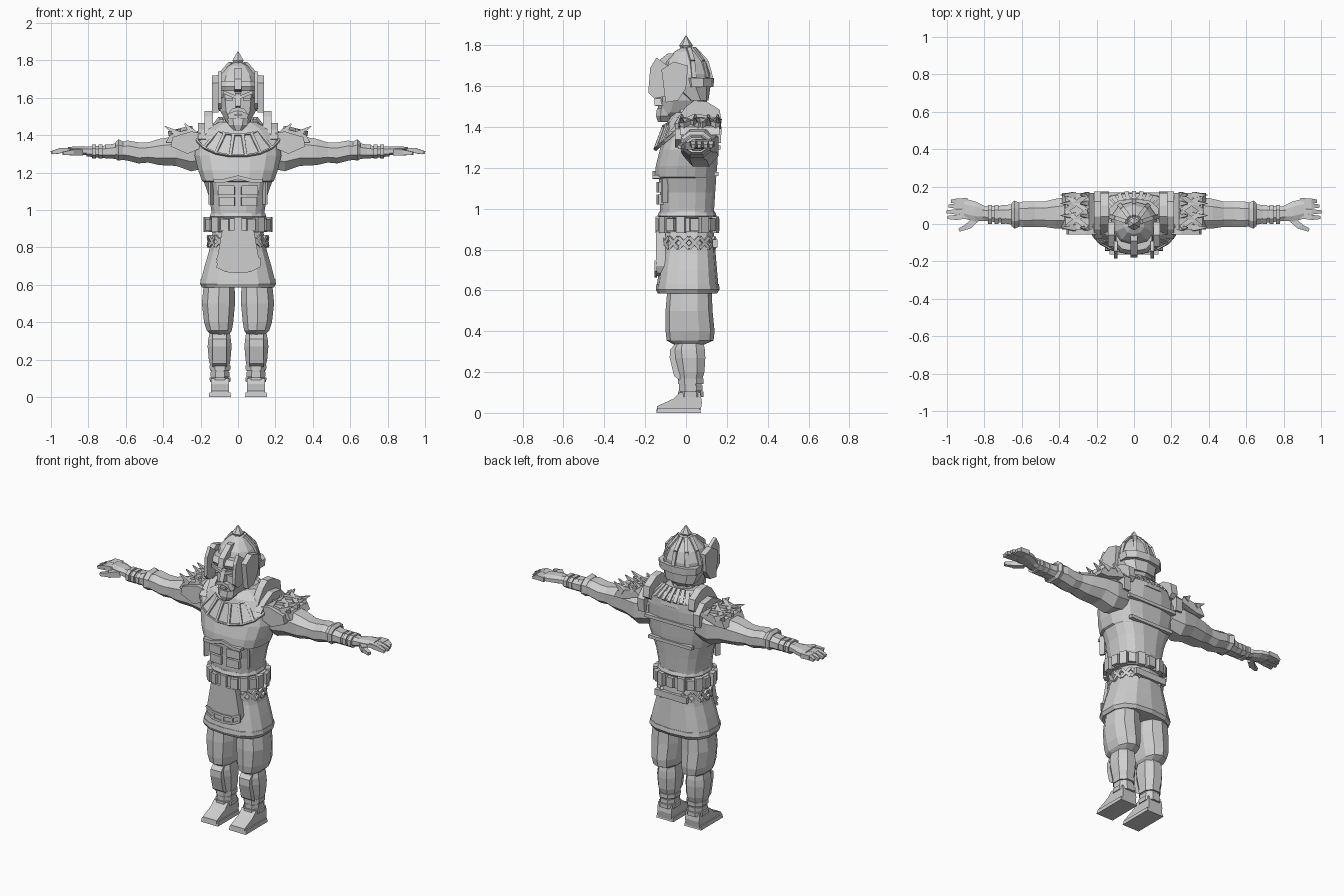
import bpy, bmesh, math
from mathutils import Vector, Matrix

grey = bpy.data.materials.new("light_grey")
grey.diffuse_color = (0.62, 0.62, 0.62, 1)


def finish(name, bm, mirror=False):
    bmesh.ops.recalc_face_normals(bm, faces=bm.faces[:])
    me = bpy.data.meshes.new(name)
    bm.to_mesh(me)
    bm.free()
    me.materials.append(grey)
    ob = bpy.data.objects.new(name, me)
    bpy.context.collection.objects.link(ob)
    if mirror:
        ob.modifiers.new("mirror", 'MIRROR').use_mirror_merge = False
    return ob


def spow(v, p):
    return math.copysign(abs(v) ** p, v)


def loft(name, rings, n=10, axis='z', mirror=False, p=0.85):
    """Rings: (pos, min_u, max_u, min_v, max_v); u,v = x,y for axis z and y,z for axis x."""
    bm = bmesh.new()
    loops = []
    for pos, u0, u1, v0, v1 in rings:
        loop = []
        for i in range(n):
            a = 2 * math.pi * (i + 0.5) / n
            u = (u0 + u1) / 2 + (u1 - u0) / 2 * spow(math.cos(a), p)
            v = (v0 + v1) / 2 + (v1 - v0) / 2 * spow(math.sin(a), p)
            loop.append(bm.verts.new((u, v, pos) if axis == 'z' else (pos, u, v)))
        loops.append(loop)
    for a, b in zip(loops, loops[1:]):
        for i in range(n):
            j = (i + 1) % n
            bm.faces.new((a[i], a[j], b[j], b[i]))
    bm.faces.new(loops[0])
    bm.faces.new(loops[-1])
    return finish(name, bm, mirror)


def add_box(bm, loc, size, rot=None, taper=1.0):
    m = Matrix.Translation(loc) @ (rot or Matrix()) @ Matrix.Diagonal((*size, 1))
    vs = bmesh.ops.create_cube(bm, size=1)['verts']
    for v in vs:
        if v.co.z > 0:
            v.co.x *= taper
            v.co.y *= taper
        v.co = m @ v.co


def box(name, loc, size, rx=0, rz=0, taper=1.0, mirror=False):
    bm = bmesh.new()
    rot = Matrix.Rotation(rz, 4, 'Z') @ Matrix.Rotation(rx, 4, 'X')
    add_box(bm, loc, size, rot, taper)
    return finish(name, bm, mirror)


def add_bar(bm, a, b, r, taper=1.0):
    a, b = Vector(a), Vector(b)
    d = b - a
    add_box(bm, (a + b) / 2, (r, r, d.length), d.to_track_quat('Z', 'Y').to_matrix().to_4x4(), taper)


def extrude(name, pts, axis, lo, hi, mirror=False):
    """Outline in the (y,z) plane for axis x, or (x,z) for axis y."""
    bm = bmesh.new()
    def at(d):
        return [bm.verts.new((d, u, v) if axis == 'x' else (u, d, v)) for u, v in pts]
    a, b = at(lo), at(hi)
    bm.faces.new(a)
    bm.faces.new(b)
    for i in range(len(pts)):
        j = (i + 1) % len(pts)
        bm.faces.new((a[i], a[j], b[j], b[i]))
    return finish(name, bm, mirror)


def strip(name, inner, outer, thick, rim, depth):
    """Row of plates between two edges, each with a sunken panel."""
    bm = bmesh.new()
    a = [bm.verts.new(c) for c in inner]
    b = [bm.verts.new(c) for c in outer]
    for i in range(len(a) - 1):
        bm.faces.new((a[i], a[i + 1], b[i + 1], b[i]))
    bmesh.ops.recalc_face_normals(bm, faces=bm.faces[:])
    if sum(f.normal.z for f in bm.faces) < 0:
        bmesh.ops.reverse_faces(bm, faces=bm.faces[:])
    fs = bm.faces[:]
    r = bmesh.ops.extrude_face_region(bm, geom=fs)
    top = [f for f in r['geom'] if isinstance(f, bmesh.types.BMFace)]
    vs = [v for v in r['geom'] if isinstance(v, bmesh.types.BMVert)]
    bm.normal_update()
    bmesh.ops.translate(bm, verts=vs, vec=sum((f.normal for f in top), Vector()).normalized() * thick)
    bmesh.ops.inset_individual(bm, faces=top, thickness=rim)
    bmesh.ops.inset_individual(bm, faces=top, thickness=0.003, depth=depth)
    return finish(name, bm)


# Torso armour
loft("torso", [(0.88, -.14, .14, -.12, .13), (1.0, -.145, .145, -.13, .14), (1.08, -.16, .16, -.13, .145),
               (1.15, -.185, .185, -.135, .15), (1.155, -.195, .195, -.155, .15), (1.21, -.215, .215, -.15, .155),
               (1.29, -.235, .235, -.13, .16), (1.38, -.225, .225, -.105, .165), (1.43, -.19, .19, -.09, .165),
               (1.47, -.1, .1, -.06, .14)], 16, p=0.75)
# Breast ledge, abdominal plates and back ridges
extrude("breast_ledge", [(0, 1.185), (.08, 1.165), (.13, 1.165), (.13, 1.148), (.08, 1.145), (0, 1.165)],
        'y', -.163, -.10, True)
for i, (z, w) in enumerate([(1.105, .058), (1.045, .052)]):
    box("belly_plate_%d" % i, (.052 + w / 2 - .02, -.125, z), (w + .03, .03, .05), rz=.1, mirror=True)
box("rib_edge", (.145, -.105, 1.09), (.014, .03, .12), rz=.5, mirror=True)
box("upper_back_ridge", (0, .155, 1.30), (.34, .026, .02))
box("lower_back_ridge", (0, .148, 1.17), (.30, .024, .02))

# Collar: panelled bib in front, ribbed fan behind, arched yoke at the sides
ang = [math.radians(-95 + 190 * i / 9) for i in range(10)]
strip("collar_bib", [(.135 * math.sin(a), -.105 * math.cos(a), 1.455 - .055 * math.cos(a)) for a in ang],
      [(.232 * math.sin(a), -.015 - .135 * math.cos(a), 1.395 - .115 * math.cos(a)) for a in ang],
      .015, .011, -.008)
bm = bmesh.new()
for i in range(9):
    a = math.radians(-56 + 14 * i)
    add_bar(bm, (.11 * math.sin(a), .05 + .055 * math.cos(a), 1.49),
            (.165 * math.sin(a), .07 + .10 * math.cos(a), 1.43), .022)
finish("collar_fan", bm)
loft("collar_back_base", [(1.40, -.15, .15, -.02, .172), (1.44, -.14, .14, -.03, .165),
                          (1.485, -.10, .10, -.03, .115)], 12)
extrude("collar_yoke", [(-.06, 1.41), (-.03, 1.46), (.0, 1.50), (.04, 1.53), (.10, 1.525), (.165, 1.485),
                        (.175, 1.42), (.15, 1.40)], 'x', .135, .178, True)
extrude("yoke_step", [(-.08, 1.38), (-.03, 1.43), (.04, 1.465), (.12, 1.455), (.175, 1.40), (.17, 1.32)],
        'x', .17, .215, True)

# Neck, head and face
loft("neck", [(1.40, -.075, .075, -.07, .09), (1.52, -.075, .075, -.07, .08)], 8)
loft("head", [(1.445, -.035, .035, -.135, -.06), (1.47, -.065, .065, -.14, .06), (1.53, -.1, .1, -.135, .105),
              (1.60, -.11, .11, -.13, .11), (1.66, -.11, .11, -.125, .11)], 10)
loft("beard", [(1.425, -.025, .025, -.14, -.08), (1.455, -.055, .055, -.15, -.06), (1.49, -.06, .06, -.145, -.06)], 8)
extrude("nose", [(-.12, 1.625), (-.145, 1.62), (-.168, 1.555), (-.12, 1.545)], 'x', -.014, .014)
extrude("moustache", [(0, 1.55), (.035, 1.54), (.06, 1.505), (.035, 1.52), (0, 1.53)], 'y', -.155, -.11, True)
box("lower_lip", (0, -.14, 1.508), (.04, .02, .012))
extrude("brow", [(.008, 1.61), (.08, 1.64), (.08, 1.622), (.008, 1.592)], 'y', -.15, -.10, True)
box("eye", (.046, -.126, 1.592), (.04, .012, .014), mirror=True)

# Helmet
loft("helmet_dome", [(1.53, -.105, .105, -.01, .11), (1.6, -.125, .125, -.115, .12), (1.66, -.125, .125, -.12, .12),
                     (1.72, -.098, .098, -.10, .1), (1.77, -.055, .055, -.055, .06), (1.79, -.02, .02, -.02, .02)], 10)
loft("helmet_spike", [(1.775, -.02, .02, -.02, .02), (1.80, -.034, .034, -.034, .034), (1.815, -.024, .024, -.024, .024),
                      (1.848, -.002, .002, -.002, .002)], 6, p=1)
loft("helmet_band", [(1.595, -.133, .133, -.02, .135), (1.64, -.137, .137, -.03, .137)], 10)
loft("forehead_band", [(1.635, -.10, .10, -.155, .0), (1.66, -.105, .105, -.168, .0), (1.69, -.10, .10, -.145, .0)], 10)
extrude("forehead_crest", [(-.12, 1.63), (-.178, 1.645), (-.165, 1.70), (-.09, 1.76), (-.06, 1.76)], 'x', -.018, .018)
extrude("visor_wing", [(-.10, 1.55), (-.155, 1.54), (-.185, 1.57), (-.175, 1.69), (-.145, 1.74), (-.09, 1.70)],
        'x', .088, .108, True)
extrude("ear_guard", [(-.10, 1.52), (-.04, 1.53), (.0, 1.59), (.01, 1.70), (-.06, 1.72), (-.12, 1.68)],
        'x', .105, .14, True)
bm = bmesh.new()
for i in range(5):
    a = math.radians(36 * i + 18)
    c, s = math.cos(a), math.sin(a)
    add_bar(bm, (.126 * c, .122 * s, 1.64), (.10 * c, .10 * s, 1.72), .022)
    add_bar(bm, (.10 * c, .10 * s, 1.72), (.04 * c, .04 * s, 1.785), .022)
finish("helmet_ribs", bm)

# Belt with studded blocks
loft("belt", [(.885, -.165, .165, -.135, .145), (.955, -.165, .165, -.135, .145)], 16)
bm = bmesh.new()
for i in range(18):
    a = 2 * math.pi * (i + .5) / 18
    add_box(bm, (.168 * spow(math.cos(a), .85), .007 + .142 * spow(math.sin(a), .85), .922),
            (.03, .043, .08 if i % 2 else .062), Matrix.Rotation(math.atan2(math.sin(a) * 1.15, math.cos(a)), 4, 'Z'))
finish("belt_studs", bm)
loft("waist_roll", [(.95, -.14, .14, -.125, .14), (.965, -.155, .155, -.14, .15), (.985, -.147, .147, -.132, .142)], 14)

# Skirt, hem, apron and sashes
loft("skirt", [(.60, -.19, .19, -.13, .145), (.63, -.20, .20, -.142, .158), (.70, -.182, .182, -.132, .152),
               (.78, -.158, .158, -.12, .145), (.90, -.135, .135, -.11, .135)], 14, p=0.75)
loft("skirt_hem", [(.585, -.195, .195, -.138, .152), (.605, -.207, .207, -.148, .165), (.63, -.203, .203, -.145, .161)],
     14, p=0.75)
extrude("apron", [(-.085, .89), (.085, .89), (.115, .72), (.10, .685), (.04, .67), (-.04, .67), (-.10, .685),
                  (-.115, .72)], 'y', -.148, -.10)
bm = bmesh.new()
path = [(-.115, .73), (-.065, .705), (0, .70), (.065, .705), (.115, .73)]
for (x0, z0), (x1, z1) in zip(path, path[1:]):
    for dz in (.01, -.03):
        add_bar(bm, (x0, -.148, z0 + dz), (x1, -.148, z1 + dz), .014)
    add_bar(bm, (x1, -.148, z1 + .012), (x1, -.148, z1 - .032), .012)
finish("apron_trim", bm)
bm = bmesh.new()
hip = [(.158 * math.cos(a), .012 + .142 * math.sin(a)) for a in [math.radians(-62 + 21 * i) for i in range(7)]]
for (x0, y0), (x1, y1) in zip(hip, hip[1:]):
    add_bar(bm, (x0, y0, .86), (x1, y1, .805), .017)
    add_bar(bm, (x0, y0, .805), (x1, y1, .86), .017)
finish("hip_braid", bm, True)
box("back_sash", (0, .142, .83), (.22, .024, .04))

# Legs
loft("trouser", [(.335, .045, .15, -.06, .09), (.355, .03, .17, -.095, .135), (.40, .022, .185, -.10, .14),
                 (.50, .012, .197, -.10, .13), (.62, .015, .185, -.09, .125)], 10, mirror=True)
loft("shin", [(.08, .052, .142, -.03, .075), (.15, .045, .148, -.04, .08), (.20, .036, .16, -.05, .095),
              (.27, .03, .167, -.065, .10), (.31, .034, .163, -.07, .098), (.345, .04, .155, -.06, .09)], 8, mirror=True)
extrude("shin_guard", [(-.03, .16), (-.058, .18), (-.08, .27), (-.078, .31), (-.05, .34), (-.02, .30)],
        'x', .062, .135, True)
for i, (z, g) in enumerate([(.155, .008), (.12, .003), (.092, .008)]):
    loft("ankle_wrap_%d" % i, [(z - .013, .046 - g, .146 + g, -.036 - g, .082 + g),
                               (z + .013, .044 - g, .148 + g, -.036 - g, .082 + g)], 8, mirror=True)
extrude("foot", [(-.145, 0), (.07, 0), (.078, .05), (.07, .10), (-.03, .10), (-.06, .07), (-.142, .033)],
        'x', .048, .145, True)
box("sole", (.097, -.036, .012), (.118, .218, .024), taper=.95, mirror=True)

# Arms
loft("arm", [(.16, .0, .15, 1.22, 1.41), (.25, -.02, .165, 1.20, 1.41), (.33, -.03, .155, 1.23, 1.40),
             (.42, -.03, .14, 1.235, 1.385), (.48, -.02, .125, 1.25, 1.365), (.53, -.02, .125, 1.245, 1.365),
             (.59, -.022, .125, 1.26, 1.375), (.65, -.008, .11, 1.27, 1.36), (.72, .005, .10, 1.275, 1.345),
             (.81, .015, .095, 1.285, 1.34)], 8, 'x', True)
loft("cuff", [(.615, -.02, .12, 1.265, 1.37), (.64, -.03, .13, 1.26, 1.382), (.655, -.015, .115, 1.27, 1.365)],
     8, 'x', True)
for i, x in enumerate((.70, .735, .77)):
    loft("wrist_band_%d" % i, [(x - .011, -.004, .106, 1.272, 1.352), (x + .011, -.004, .106, 1.272, 1.352)], 8, 'x', True)
# Hand: palm, paired fingers and thumb
loft("palm", [(.79, .015, .095, 1.29, 1.338), (.85, .01, .125, 1.293, 1.342), (.91, .025, .14, 1.298, 1.338)],
     8, 'x', True)
bm = bmesh.new()
for y0, y1, tip in [(.045, .035, .995), (.07, .065, 1.0), (.098, .096, .99), (.125, .122, .975)]:
    add_bar(bm, (.89, y0, 1.318), (.95, y1, 1.318), .028)
    add_bar(bm, (.945, y1, 1.318), (tip, y1, 1.306), .028, .6)
add_bar(bm, (.84, .03, 1.308), (.89, -.015, 1.308), .034)
add_bar(bm, (.88, -.01, 1.308), (.935, -.032, 1.302), .03, .6)
finish("fingers", bm, True)

# Shoulder guards with crossed straps and spikes
extrude("shoulder_plate", [(.20, 1.40), (.24, 1.435), (.31, 1.42), (.365, 1.40), (.385, 1.36), (.33, 1.36)],
        'y', -.03, .165, True)
extrude("shoulder_flap", [(.20, 1.33), (.20, 1.41), (.25, 1.42), (.35, 1.39), (.36, 1.34), (.27, 1.30)],
        'y', -.055, -.02, True)
bm = bmesh.new()
for y0, y1 in [(-.02, .07), (.07, .155)]:
    add_bar(bm, (.25, y0, 1.437), (.365, y1, 1.408), .026)
    add_bar(bm, (.25, y1, 1.437), (.365, y0, 1.408), .026)
for y in (-.02, .045, .11, .155):
    add_bar(bm, (.32, y, 1.405), (.392, y, 1.448), .034, .1)
    add_bar(bm, (.25, y, 1.42), (.285, y, 1.462), .032, .2)
finish("shoulder_straps", bm, True)
